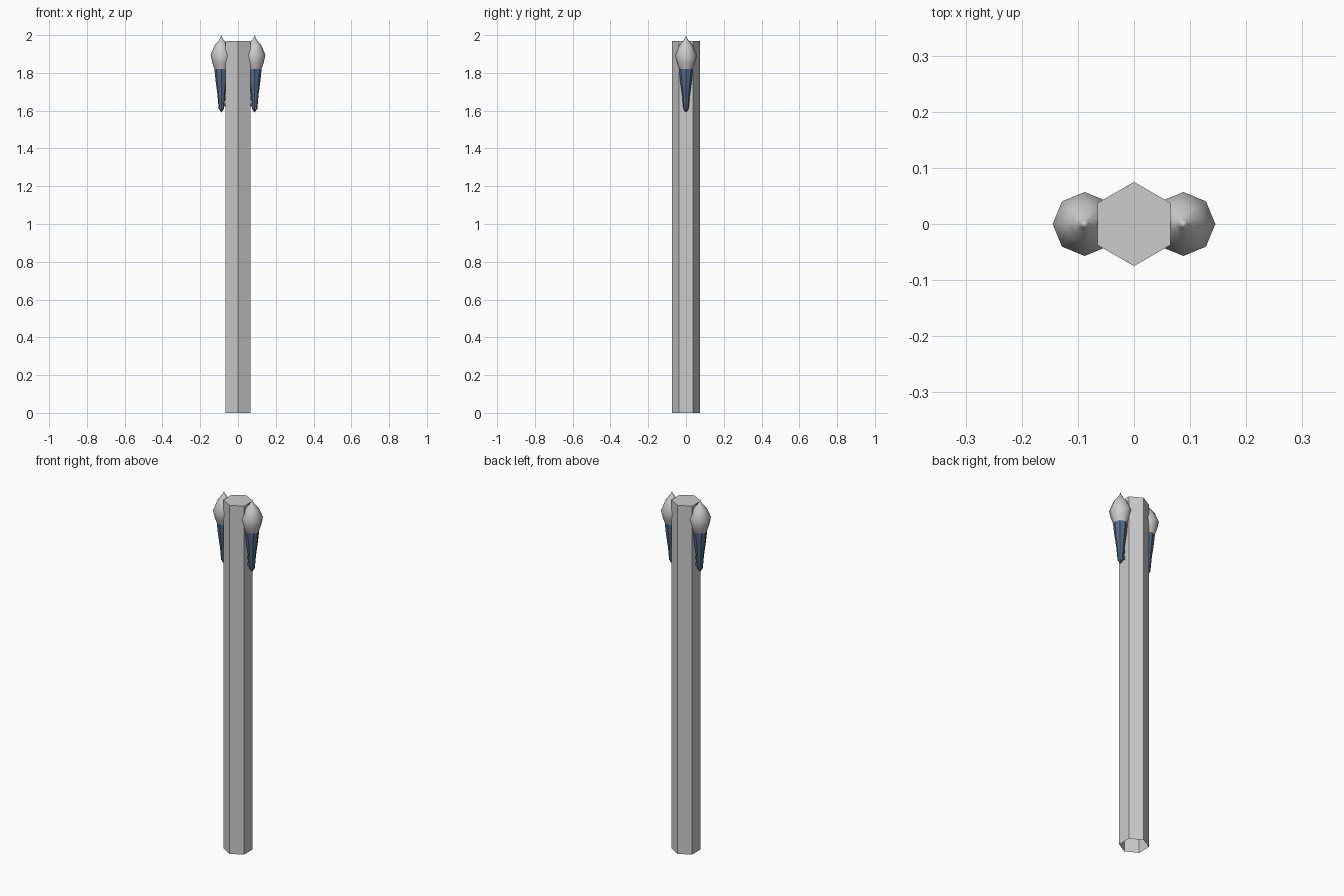
import bpy, bmesh, math

if "Cube" in bpy.data.objects:
    bpy.data.objects.remove(bpy.data.objects["Cube"])

def lathe(name, profile, sides, x=0.0, start=0.0, mat=None, smooth=False):
    """Stack rings of (radius, z); zero radius becomes a tip."""
    bm = bmesh.new()
    rings = []
    for r, z in profile:
        n = sides if r > 0 else 1
        rings.append([bm.verts.new((x + r * math.cos(start + 2 * math.pi * i / sides),
                                    r * math.sin(start + 2 * math.pi * i / sides), z))
                      for i in range(n)])
    for a, b in zip(rings, rings[1:]):
        for i in range(sides):
            j = (i + 1) % sides
            quad = [a[i % len(a)], a[j % len(a)], b[j % len(b)], b[i % len(b)]]
            bm.faces.new(list(dict.fromkeys(quad)))
    if len(rings[-1]) > 1:
        bm.faces.new(rings[-1])
    bmesh.ops.recalc_face_normals(bm, faces=bm.faces)
    me = bpy.data.meshes.new(name)
    bm.to_mesh(me)
    bm.free()
    ob = bpy.data.objects.new(name, me)
    bpy.context.collection.objects.link(ob)
    if mat:
        me.materials.append(mat)
    if smooth:
        me.shade_smooth()
    return ob

blue = bpy.data.materials.new("dark_blue_metal")
blue.diffuse_color = (0.09, 0.15, 0.24, 1)
blue.use_nodes = True
blue.node_tree.nodes["Principled BSDF"].inputs["Base Color"].default_value = blue.diffuse_color

# Hexagonal post, open underneath
lathe("post", [(0.075, 0), (0.075, 1.97)], 6, start=math.pi / 2)

for side, label in ((-1, "left"), (1, "right")):
    x = 0.088 * side
    # Tapered holder
    lathe(label + "_torch_holder",
          [(0, 1.59), (0.014, 1.61), (0.018, 1.65), (0.02, 1.68), (0.031, 1.76), (0.037, 1.82)],
          8, x, mat=blue)
    # Flame
    lathe(label + "_flame",
          [(0.034, 1.815), (0.047, 1.85), (0.057, 1.895), (0.036, 1.945), (0.017, 1.968), (0.007, 1.982), (0, 2.0)],
          8, x, smooth=True)
    # Small wall brackets joining holder and post
    for i, z in enumerate((1.63, 1.665)):
        bpy.ops.mesh.primitive_cube_add(size=1, location=(0.07 * side, 0, z))
        ob = bpy.context.object
        ob.name = f"{label}_bracket_{i + 1}"
        ob.scale = (0.02, 0.014, 0.018)
        ob.data.materials.append(blue)
